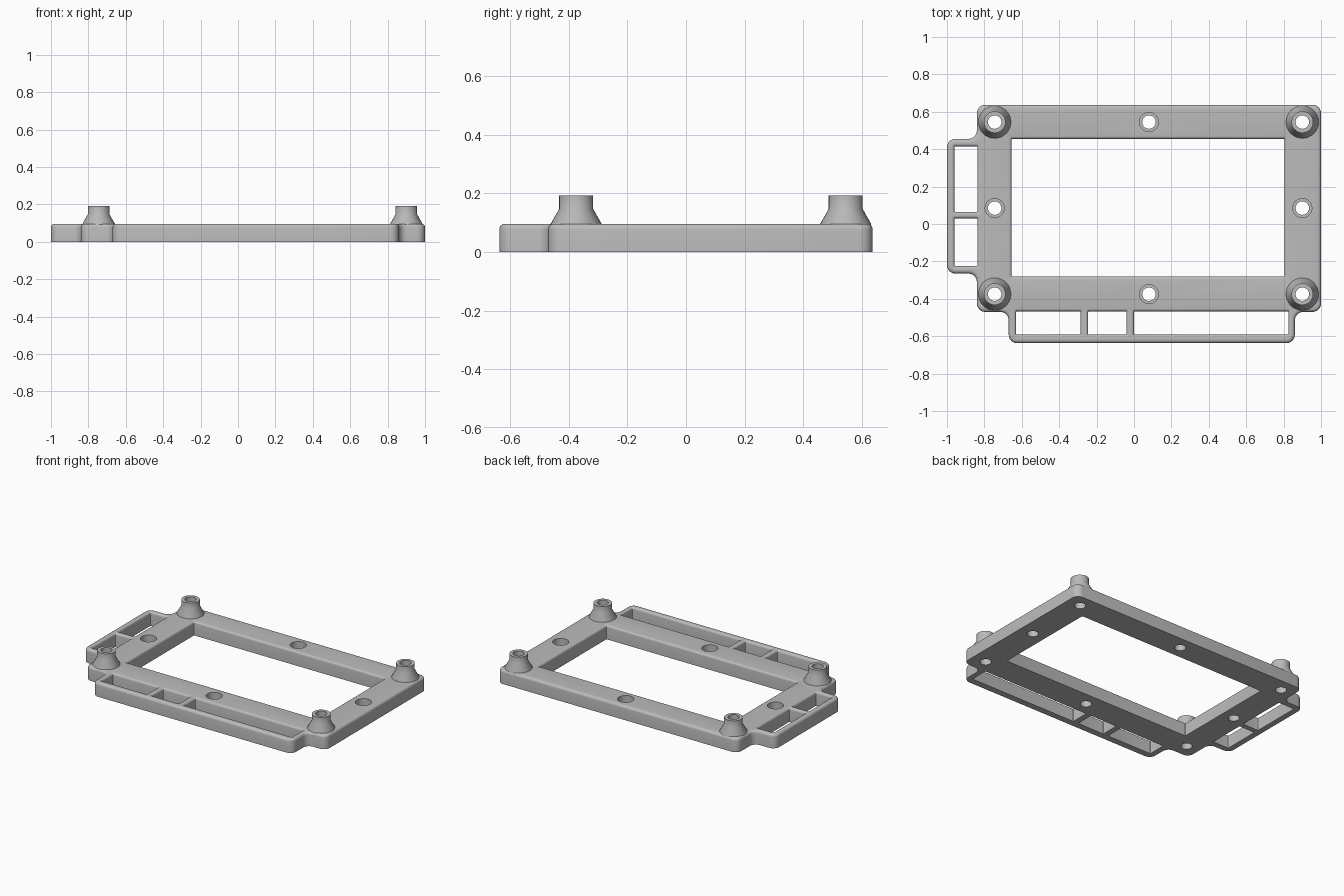
import bpy, bmesh, math
from mathutils import Vector

cube = bpy.data.objects.get("Cube")
if cube:
    bpy.data.objects.remove(cube, do_unlink=True)

grey = bpy.data.materials.new("plain grey")
grey.use_nodes = True
COLOUR = (0.5, 0.5, 0.5, 1)
grey.diffuse_color = COLOUR
grey.node_tree.nodes["Principled BSDF"].inputs["Base Color"].default_value = COLOUR

H = 0.096            # plate thickness
TOP = 0.192          # top of the standoffs
BORE, SINK = 0.036, 0.051
XS, YS = (-0.745, 0.9), (-0.375, 0.545)
MID = Vector((0.08, 0.085))


def rounded(points, radius, inset, steps=6):
    """Right-angled loop with filleted corners, shifted towards its left side."""
    out = []
    pts = [Vector(p) for p in points]
    for i, cur in enumerate(pts):
        u = (cur - pts[i - 1]).normalized()
        v = (pts[(i + 1) % len(pts)] - cur).normalized()
        nu, nv = Vector((-u.y, u.x)), Vector((-v.y, v.x))
        s = 1 if u.cross(v) > 0 else -1
        centre = cur + s * radius * (nu + nv)
        r = radius - s * inset
        for k in range(steps + 1):
            a = math.pi / 2 * k / steps
            out.append(centre - s * r * (nu * math.cos(a) + nv * math.sin(a)))
    return out


def circle(x, y, r, n=32):
    return [Vector((x + r * math.cos(2 * math.pi * k / n),
                    y + r * math.sin(2 * math.pi * k / n))) for k in range(n)]


def loft(bm, layers):
    """Join (z, loop) layers with walls; return the edges of both end loops."""
    rings = [[bm.verts.new((p.x, p.y, z)) for p in loop] for z, loop in layers]
    n = len(rings[0])
    for a, b in zip(rings, rings[1:]):
        for i in range(n):
            j = (i + 1) % n
            bm.faces.new((a[i], a[j], b[j], b[i]))
    return [[bm.edges.get((r[i], r[(i + 1) % n])) for i in range(n)]
            for r in (rings[0], rings[-1])]


def soft_edge(points, radius, d):
    """Vertical wall with a rounded top edge."""
    layers = [(0, rounded(points, radius, 0))]
    for k in range(5):
        a = math.pi / 8 * k
        layers.append((H - d + d * math.sin(a),
                       rounded(points, radius, d * (1 - math.cos(a)))))
    return layers


def finish(bm, name):
    bmesh.ops.recalc_face_normals(bm, faces=bm.faces)
    mesh = bpy.data.meshes.new(name)
    bm.to_mesh(mesh)
    bm.free()
    mesh.materials.append(grey)
    ob = bpy.data.objects.new(name, mesh)
    bpy.context.collection.objects.link(ob)
    bpy.ops.object.select_all(action='DESELECT')
    ob.select_set(True)
    bpy.context.view_layer.objects.active = ob
    bpy.ops.object.shade_smooth_by_angle(angle=math.radians(30))
    return ob


# Outline of the plate with its left-hand and front slotted rails
outline = [(-0.84, -0.47), (-0.67, -0.47), (-0.67, -0.637), (0.86, -0.637),
           (0.86, -0.47), (1, -0.47), (1, 0.637), (-0.84, 0.637),
           (-0.84, 0.455), (-1, 0.455), (-1, -0.265), (-0.84, -0.265)]

# Rectangular openings: x0, x1, y0, y1
openings = [(-0.655, 0.805, -0.28, 0.455)]
openings += [(-0.96, -0.838, a, b) for a, b in ((0.065, 0.415), (-0.225, 0.03))]
openings += [(a, b, -0.592, -0.467)
             for a, b in ((-0.63, -0.285), (-0.245, -0.04), (0, 0.825))]

contours = [soft_edge(outline, 0.045, 0.018)]
for x0, x1, y0, y1 in openings:
    contours.append(soft_edge([(x0, y0), (x0, y1), (x1, y1), (x1, y0)], 0.004, 0.014))

# Plain bores under the standoffs
for x in XS:
    for y in YS:
        contours.append([(z, circle(x, y, BORE)) for z in (0, H)])

# Counterbored holes midway along each side
for x, y in [(x, MID.y) for x in XS] + [(MID.x, y) for y in YS]:
    contours.append([(z, circle(x, y, r)) for z, r in
                     ((0, BORE), (H / 2, BORE), (H / 2, SINK), (H, SINK))])

# Frame plate
bm = bmesh.new()
bottom, top = [], []
for layers in contours:
    low, high = loft(bm, layers)
    bottom += low
    top += high
for edges in (bottom, top):
    bmesh.ops.triangle_fill(bm, use_beauty=True, use_dissolve=False, edges=edges)
finish(bm, "frame_plate")

# Flared corner standoffs
profile = ((0.07, 0.088), (H, 0.087), (0.147, 0.058), (TOP, 0.058),
           (TOP, BORE), (H, BORE))
for x, side in zip(XS, ("right", "left")):
    for y, end in zip(YS, ("front", "back")):
        bm = bmesh.new()
        loft(bm, [(z, circle(x, y, r)) for z, r in profile])
        finish(bm, f"standoff_{end}_{side}")
